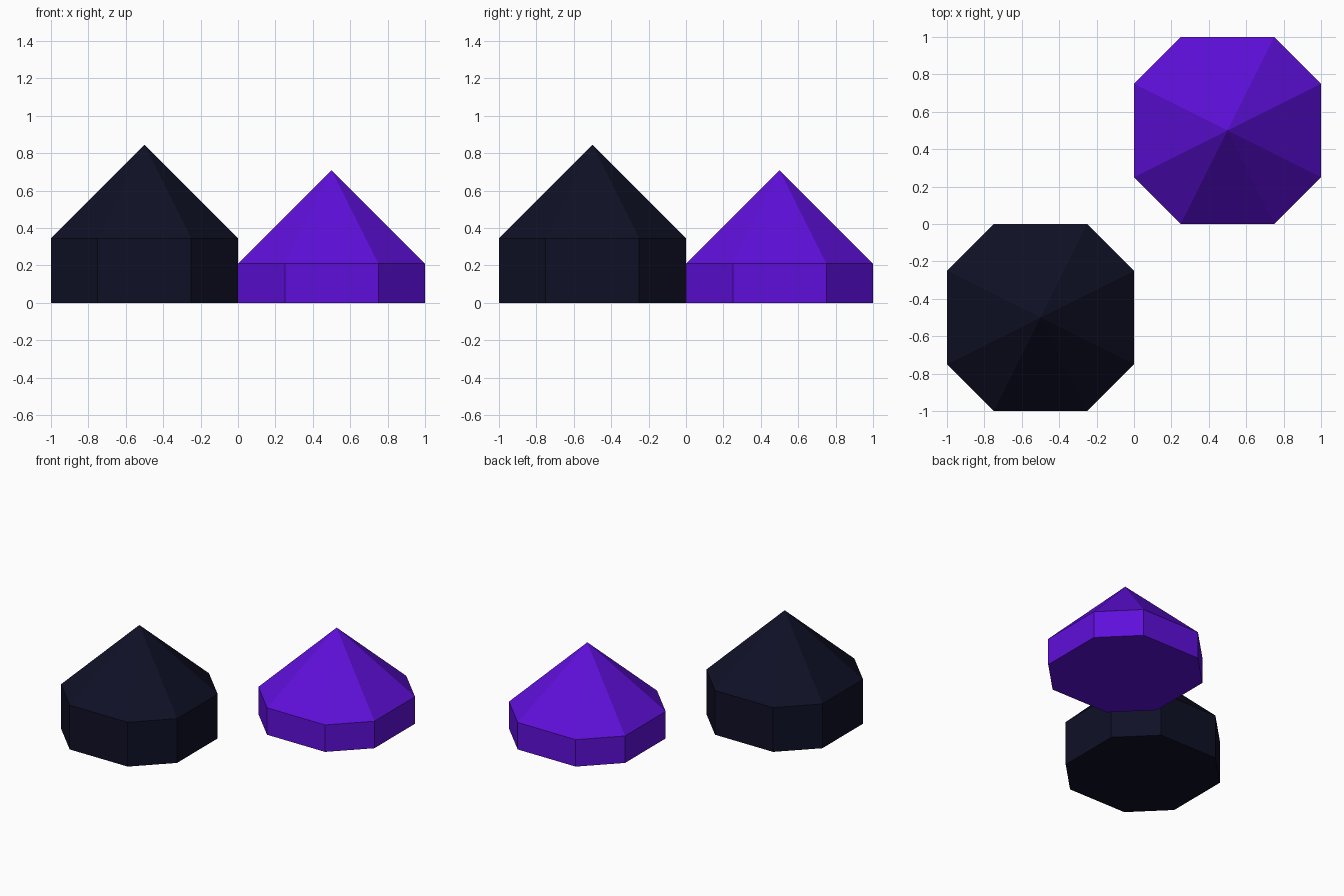
import bpy, bmesh

cube = bpy.data.objects.get("Cube")
if cube:
    bpy.data.objects.remove(cube, do_unlink=True)


def material(name, rgb):
    mat = bpy.data.materials.new(name)
    mat.use_nodes = True
    mat.diffuse_color = (*rgb, 1)
    mat.node_tree.nodes["Principled BSDF"].inputs["Base Color"].default_value = (*rgb, 1)
    return mat


# Chamfered-square footprint, counter-clockwise
HALF, CORNER = 0.5, 0.25
FOOTPRINT = []
for sx, sy in ((1, 1), (-1, 1), (-1, -1), (1, -1)):
    pair = [(sx * HALF, sy * CORNER), (sx * CORNER, sy * HALF)]
    FOOTPRINT += pair if sx * sy > 0 else pair[::-1]


def tent(name, center, wall_height, roof_height, mat):
    """Eight-sided prism with a pointed roof and a closed floor."""
    bm = bmesh.new()
    low = [bm.verts.new((x, y, 0)) for x, y in FOOTPRINT]
    high = [bm.verts.new((x, y, wall_height)) for x, y in FOOTPRINT]
    apex = bm.verts.new((0, 0, wall_height + roof_height))
    bm.faces.new(low[::-1])
    for i in range(8):
        j = (i + 1) % 8
        bm.faces.new((low[i], low[j], high[j], high[i]))  # wall
        bm.faces.new((high[i], high[j], apex))            # roof panel
    bmesh.ops.recalc_face_normals(bm, faces=bm.faces)
    mesh = bpy.data.meshes.new(name)
    bm.to_mesh(mesh)
    bm.free()
    mesh.materials.append(mat)
    obj = bpy.data.objects.new(name, mesh)
    obj.location = (*center, 0)
    bpy.context.collection.objects.link(obj)


# Taller dark tent and shorter purple tent, set diagonally
tent("dark_tent", (-0.5, -0.5), 0.345, 0.5, material("Midnight", (0.0048, 0.0052, 0.0185)))
tent("purple_tent", (0.5, 0.5), 0.21, 0.5, material("Purple", (0.112, 0.0048, 0.70)))
